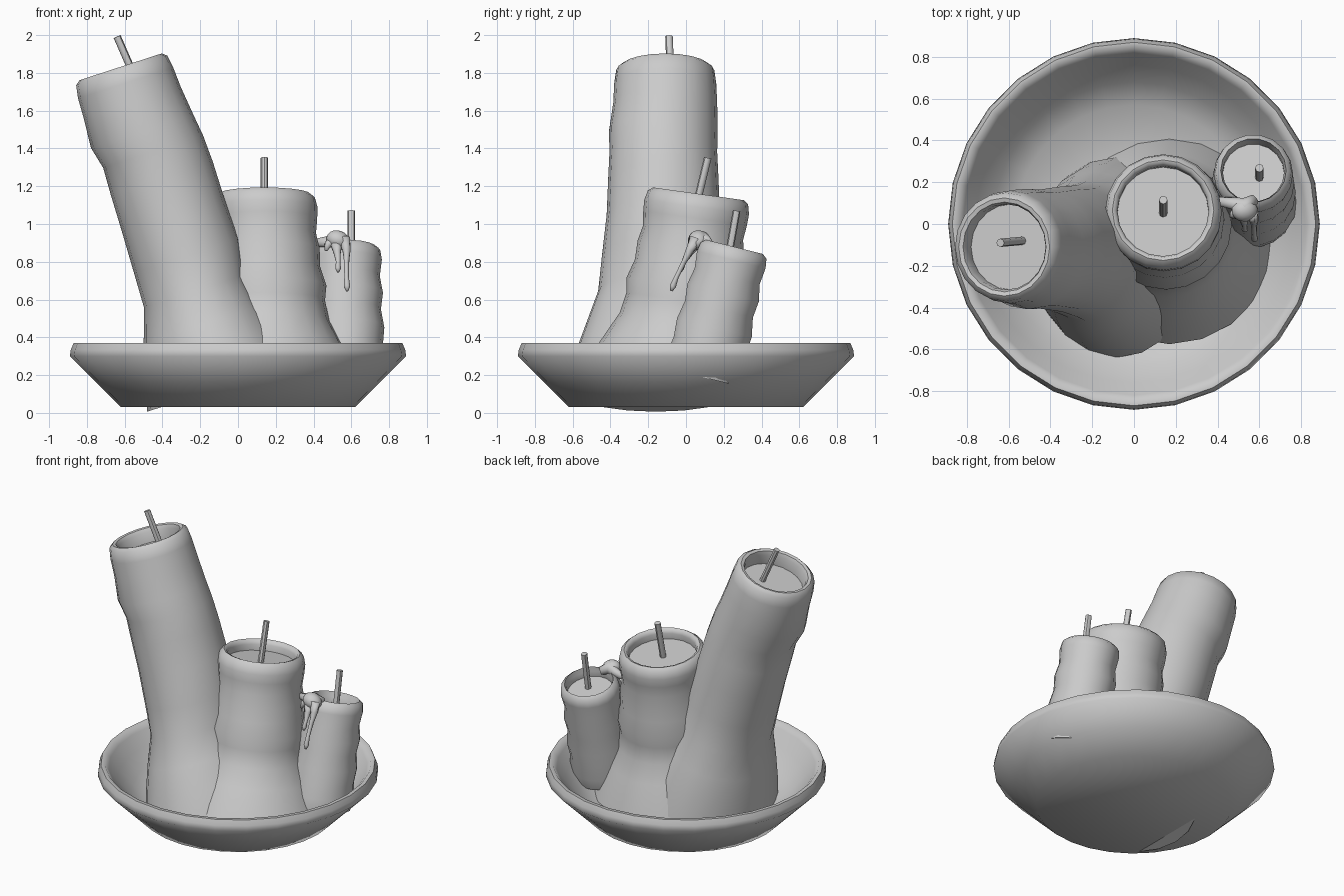
import bpy, bmesh, math
from mathutils import Matrix, Vector

def finish(bm, name, angle):
    bmesh.ops.remove_doubles(bm, verts=bm.verts, dist=1e-5)
    bmesh.ops.recalc_face_normals(bm, faces=bm.faces)
    me = bpy.data.meshes.new(name)
    bm.to_mesh(me)
    bm.free()
    ob = bpy.data.objects.new(name, me)
    bpy.context.collection.objects.link(ob)
    bpy.ops.object.select_all(action='DESELECT')
    ob.select_set(True)
    bpy.context.view_layer.objects.active = ob
    bpy.ops.object.shade_smooth_by_angle(angle=math.radians(angle))
    return ob

def loft(name, rings, sides, angle=45):
    """rings: list of (matrix, rx, ry); skinned in order and capped at both ends"""
    bm = bmesh.new()
    loops = []
    for m, rx, ry in rings:
        loops.append([bm.verts.new(m @ Vector((rx * math.cos(a), ry * math.sin(a), 0)))
                      for a in (2 * math.pi * i / sides for i in range(sides))])
    for a, b in zip(loops, loops[1:]):
        for i in range(sides):
            j = (i + 1) % sides
            bm.faces.new((a[i], a[j], b[j], b[i]))
    bm.faces.new(loops[0][::-1])
    bm.faces.new(loops[-1])
    return finish(bm, name, angle)

def tube(name, pts, radii, sides=8, angle=45):
    pts = [Vector(p) for p in pts]
    rings = []
    for i, (p, r) in enumerate(zip(pts, radii)):
        d = pts[min(i + 1, len(pts) - 1)] - pts[max(i - 1, 0)]
        rot = Vector((0, 0, 1)).rotation_difference(d.normalized()).to_matrix().to_4x4()
        rings.append((Matrix.Translation(p) @ rot, r, r))
    return loft(name, rings, sides, angle)

def candle(name, base, tilt, profile, rim, depth, sides=20):
    """profile: (height, centre x, centre y, rx, ry) in the tilted frame, then a lip and recessed wax pool"""
    frame = Matrix.Translation(base) @ tilt
    h, cx, cy, rx, ry = profile[-1]
    lip = [(h + 0.02, cx, cy, rx - 0.025, ry - 0.025),
           (h + 0.015, cx, cy, rx - rim + 0.01, ry - rim + 0.01),
           (h - 0.01, cx, cy, rx - rim, ry - rim),
           (h - depth, cx, cy, rx - rim, ry - rim)]
    loft(name, [(frame @ Matrix.Translation((x, y, t)), a, b)
                for t, x, y, a, b in profile + lip], sides, 50)

def blob(name, loc, scale, rot=0):
    bm = bmesh.new()
    m = Matrix.Translation(loc) @ Matrix.Rotation(rot, 4, 'Y') @ Matrix.Diagonal((*scale, 1))
    bmesh.ops.create_uvsphere(bm, u_segments=14, v_segments=9, radius=1, matrix=m)
    finish(bm, name, 180)

# Bowl: one turned profile, outside then inside
bowl = [(0.62, 0.03), (0.755, 0.165), (0.89, 0.30), (0.885, 0.335), (0.87, 0.37), (0.845, 0.37),
        (0.82, 0.34), (0.76, 0.26), (0.68, 0.17), (0.57, 0.09), (0.3, 0.075)]
loft("bowl", [(Matrix.Translation((0, 0, z)), r, r) for r, z in bowl], 28, 60)

# Tall leaning candle
candle("tall_candle", (-0.1, -0.1, 0.13), Matrix.Rotation(math.radians(-18), 4, 'Y'), [
    (0.00, 0.015, -0.06, 0.415, 0.48),
    (0.18, 0.022, -0.05, 0.378, 0.44),
    (0.35, 0.022, -0.04, 0.328, 0.39),
    (0.53, 0.036, -0.03, 0.282, 0.335),
    (0.72, 0.055, -0.03, 0.295, 0.315),
    (0.95, 0.052, -0.02, 0.285, 0.300),
    (1.15, 0.055, -0.02, 0.284, 0.292),
    (1.30, 0.055, -0.02, 0.278, 0.285),
    (1.42, 0.033, -0.02, 0.285, 0.288),
    (1.58, 0.030, -0.01, 0.270, 0.275),
    (1.69, 0.029, -0.01, 0.265, 0.270),
    (1.76, 0.030, -0.01, 0.254, 0.260)], 0.055, 0.08)

# Middle candle
mid = [(0.00, 0.50), (0.12, 0.45), (0.25, 0.385), (0.37, 0.325), (0.48, 0.305), (0.56, 0.315),
       (0.66, 0.285), (0.76, 0.285), (0.84, 0.268), (0.92, 0.277), (0.98, 0.280), (1.03, 0.268)]
candle("middle_candle", (0.17, -0.08, 0.12), Matrix.Rotation(math.radians(-8), 4, 'X'),
       [(t, -0.03 * t, 0, r, r) for t, r in mid], 0.05, 0.05)

# Small candle
small = [(0.00, 0.205), (0.08, 0.215), (0.17, 0.20), (0.27, 0.207), (0.37, 0.188),
         (0.46, 0.198), (0.55, 0.18), (0.64, 0.19), (0.69, 0.182)]
candle("small_candle", (0.565, 0.085, 0.19), Matrix.Rotation(math.radians(-14), 4, 'X'),
       [(t, 0.01 * t, 0, r, r) for t, r in small], 0.035, 0.05, 18)

# Wicks
for name, a, b in [("tall_wick", (-0.53, -0.08, 1.74), (-0.64, -0.09, 1.992)),
                   ("middle_wick", (0.14, 0.05, 1.08), (0.14, 0.115, 1.35)),
                   ("small_wick", (0.6, 0.22, 0.80), (0.6, 0.268, 1.07))]:
    tube(name, [a, b], [0.02, 0.02])

# Melted wax bridging the middle and small candles
blob("wax_blob", (0.53, 0.065, 0.915), (0.065, 0.055, 0.05), 0.35)
tube("wax_bridge", [(0.40, 0.11, 0.90), (0.47, 0.10, 0.905), (0.53, 0.08, 0.92), (0.58, 0.12, 0.90)],
     [0.02, 0.03, 0.045, 0.025], 10, 180)
tube("long_drip", [(0.56, 0.05, 0.92), (0.575, 0.02, 0.86), (0.575, -0.01, 0.80),
                   (0.575, -0.05, 0.72), (0.577, -0.07, 0.67), (0.578, -0.078, 0.645)],
     [0.035, 0.022, 0.014, 0.012, 0.017, 0.006], 10, 180)
tube("short_drip", [(0.52, 0.05, 0.90), (0.525, 0.02, 0.85), (0.53, -0.01, 0.80),
                    (0.53, -0.025, 0.765), (0.53, -0.03, 0.745)],
     [0.035, 0.02, 0.012, 0.015, 0.006], 10, 180)
tube("left_drip", [(0.51, 0.06, 0.91), (0.475, 0.045, 0.89), (0.465, 0.035, 0.86)],
     [0.03, 0.02, 0.008], 10, 180)
